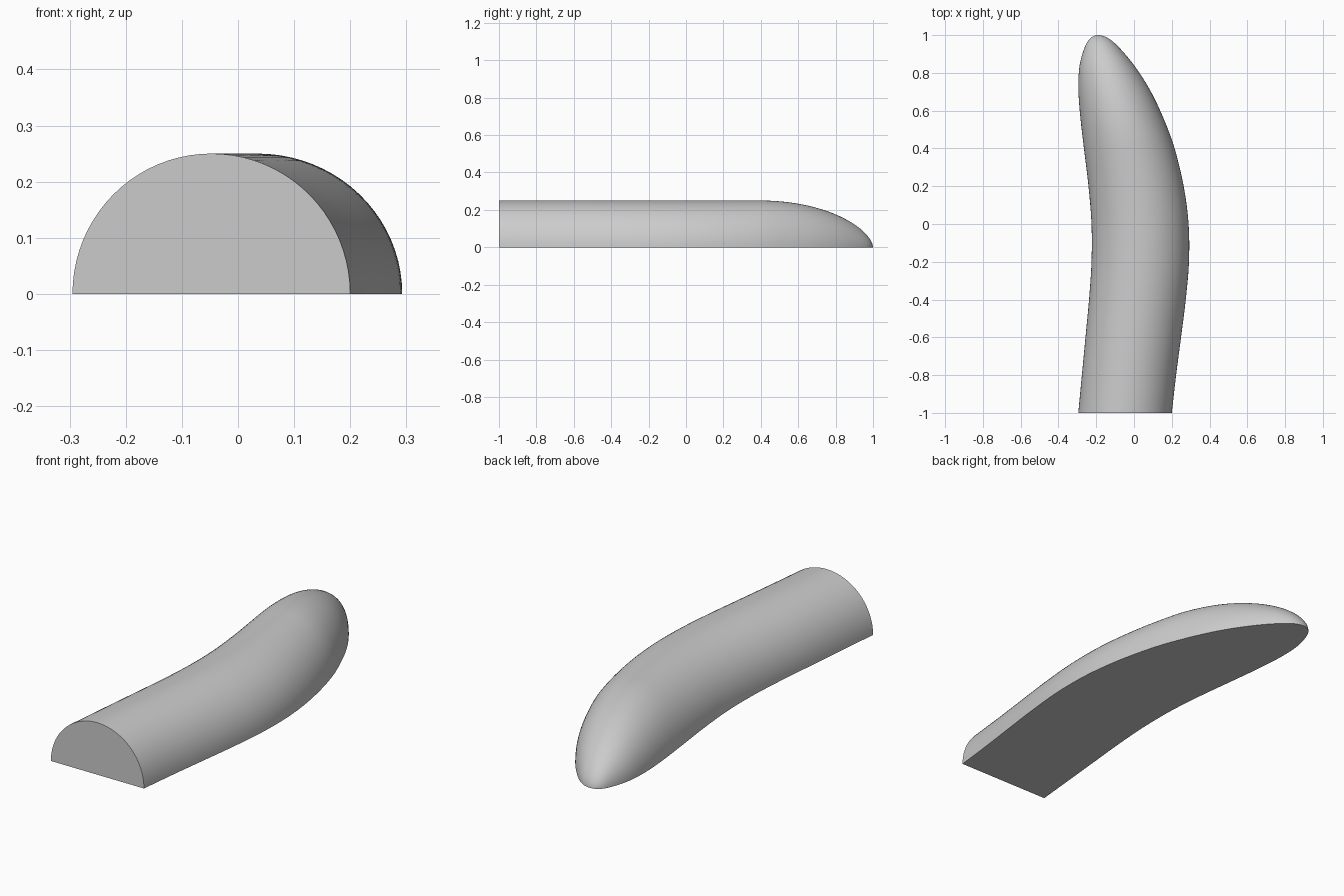
import bpy, bmesh, math
from mathutils import Vector

cube = bpy.data.objects.get("Cube")
if cube:
    bpy.data.objects.remove(cube)

grey = bpy.data.materials.new("light grey")
grey.use_nodes = True
grey.diffuse_color = (0.6, 0.6, 0.6, 1)
grey.node_tree.nodes["Principled BSDF"].inputs["Base Color"].default_value = (0.6, 0.6, 0.6, 1)

HEIGHT = 0.25
TIP_START = 0.4
STEPS = 6      # rings between stations
ARC = 40       # divisions over the arch

# Outline stations (left edge, right edge): straight run, then rounded tip
body = [(-0.295, 0.2), (-0.276, 0.223), (-0.257, 0.249), (-0.238, 0.274), (-0.225, 0.291),
        (-0.225, 0.289), (-0.241, 0.263), (-0.265, 0.215)]
tip = [(-0.283, 0.158), (-0.294, 0.09), (-0.29, 0.012), (-0.267, -0.065), (-0.235, -0.13),
       (-0.188, -0.188)]
stations = [Vector((-1 + 0.2 * i, *e)) for i, e in enumerate(body)]
for i, e in enumerate(tip, 1):
    stations.append(Vector((TIP_START + 0.6 * math.sin(i * math.pi / 12), *e)))

# Ghost stations steer the spline ends; the outline wraps round the tip
y, left, right = stations[-2]
path = [2 * stations[0] - stations[1]] + stations + [Vector((y, right, left))]


def spline(a, b, c, d, t):
    return 0.5 * (2 * b + (c - a) * t + (2 * a - 5 * b + 4 * c - d) * t ** 2
                  + (3 * b - a - 3 * c + d) * t ** 3)


rings = [spline(*path[i:i + 4], k / STEPS)
         for i in range(len(stations) - 1) for k in range(STEPS)]

# Half-round sections lofted along the outline
bm = bmesh.new()
loops = []
for y, left, right in rings:
    t = max(0, (y - TIP_START) / (1 - TIP_START))
    h = HEIGHT * max(0, 1 - t * t) ** 0.6
    mid, half = (left + right) / 2, (right - left) / 2
    loops.append([bm.verts.new((mid + half * math.cos(math.pi * k / ARC), y,
                                h * math.sin(math.pi * k / ARC))) for k in range(ARC + 1)])
for a, b in zip(loops, loops[1:]):
    for k in range(ARC + 1):
        n = (k + 1) % (ARC + 1)
        bm.faces.new((a[k], a[n], b[n], b[k]))

# Flat front end and closed tip
bm.faces.new(loops[0])
end = bm.verts.new((stations[-1][1], 1, 0))
for k in range(ARC + 1):
    bm.faces.new((loops[-1][k], loops[-1][(k + 1) % (ARC + 1)], end))
bmesh.ops.recalc_face_normals(bm, faces=bm.faces)

mesh = bpy.data.meshes.new("curved_half_round_bar")
bm.to_mesh(mesh)
bm.free()
mesh.materials.append(grey)
bar = bpy.data.objects.new("curved_half_round_bar", mesh)
bpy.context.collection.objects.link(bar)
bpy.context.view_layer.objects.active = bar
bar.select_set(True)
bpy.ops.object.shade_smooth_by_angle(angle=math.radians(40))
